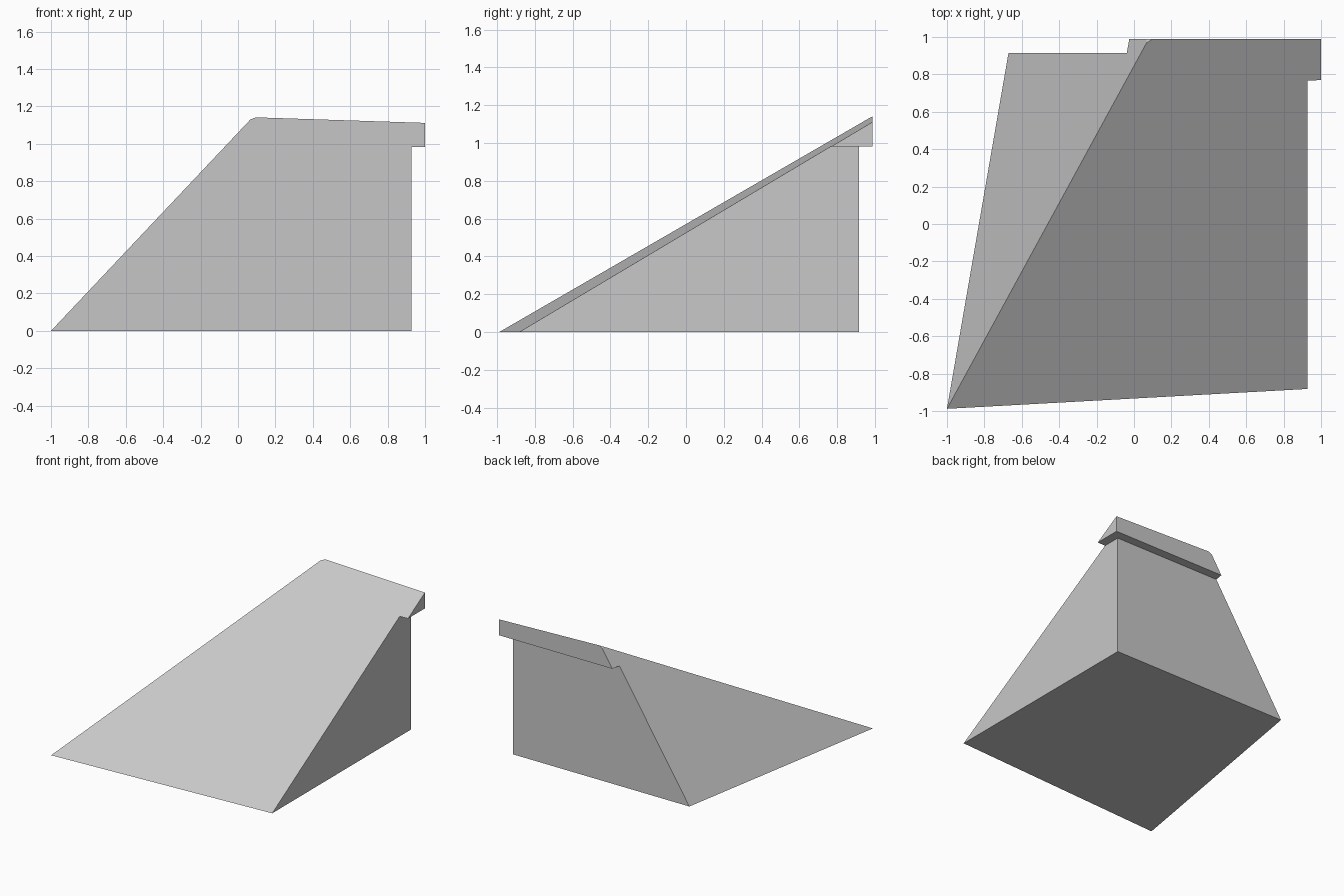
import bpy
import bmesh
from mathutils import Vector

cube = bpy.data.objects.get("Cube")
if cube:
    bpy.data.objects.remove(cube, do_unlink=True)

LIP = 0.073          # overhang of the cap
LEDGE_Z = 0.982      # underside of the cap
BACK, RIGHT = 0.988, 1.0
INSIDE = Vector((0.4, 0.4, 0.4))


def cut(bm, a, b, c):
    """Slice along the plane through three points, keep the inner side, close it."""
    a, b, c = Vector(a), Vector(b), Vector(c)
    normal = (b - a).cross(c - a).normalized()
    if normal.dot(INSIDE - a) > 0:
        normal.negate()
    bmesh.ops.bisect_plane(bm, geom=bm.verts[:] + bm.edges[:] + bm.faces[:],
                           dist=1e-5, plane_co=a, plane_no=normal, clear_outer=True)
    rim = [e for e in bm.edges if e.is_boundary]
    bmesh.ops.holes_fill(bm, edges=rim, sides=0)


def extrude(bm, face):
    new = bmesh.ops.extrude_discrete_faces(bm, faces=[face])
    return new["faces"][0]


# Oversized block whose top steps outward into a cap
bm = bmesh.new()
bmesh.ops.create_cube(bm, size=1)
for v in bm.verts:
    v.co.x = RIGHT - LIP if v.co.x > 0 else -2
    v.co.y = BACK - LIP if v.co.y > 0 else -2
    v.co.z = LEDGE_Z if v.co.z > 0 else 0
top = max(bm.faces, key=lambda f: f.calc_center_median().z)
top = extrude(bm, top)
for v in top.verts:
    v.co.x += LIP if v.co.x > 0 else -LIP
    v.co.y += LIP if v.co.y > 0 else -LIP
top = extrude(bm, top)
for v in top.verts:
    v.co.z = 1.5

# Ramp face, leaning left flank, and the clipped peak corner
corner = (-1, -0.988, 0)
cut(bm, corner, (0.927, -0.882, 0), (1, 0.988, 1.112))
cut(bm, corner, (-0.671, 0.915, 0), (0.067, 0.968, 1.131))
cut(bm, (0.067, 0.968, 1.131), (0.1, 0.988, 1.143), (0.068, 0.988, 1.126))
bmesh.ops.recalc_face_normals(bm, faces=bm.faces[:])

mesh = bpy.data.meshes.new("ramp_wedge")
bm.to_mesh(mesh)
bm.free()
wedge = bpy.data.objects.new("ramp_wedge", mesh)
bpy.context.collection.objects.link(wedge)

# Plain grey
grey = bpy.data.materials.new("light_grey")
grey.use_nodes = True
colour = (0.58, 0.58, 0.58, 1)
grey.diffuse_color = colour
grey.node_tree.nodes["Principled BSDF"].inputs["Base Color"].default_value = colour
mesh.materials.append(grey)
